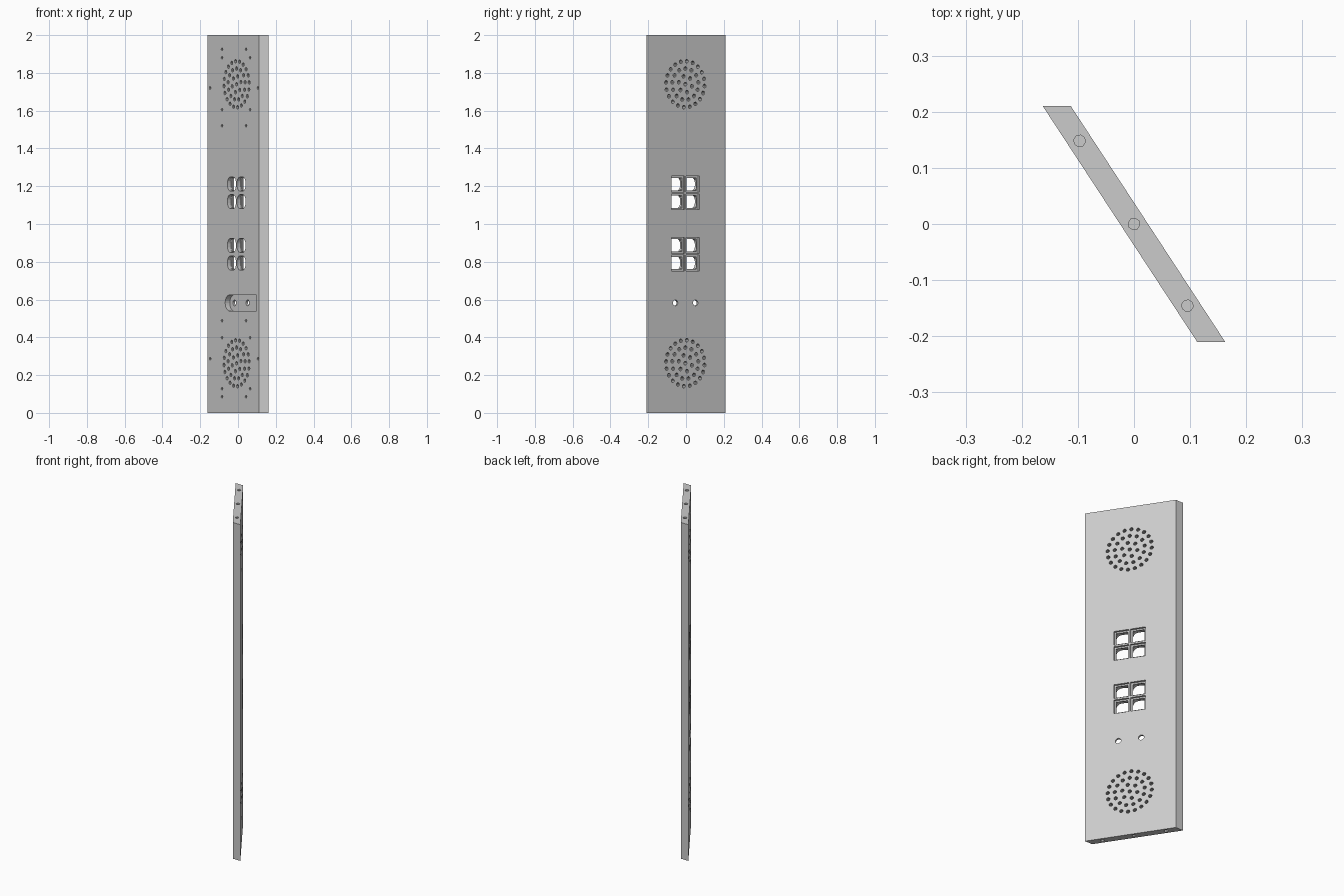
import bpy, bmesh, math
from mathutils import Matrix, Vector

if "Cube" in bpy.data.objects:
    bpy.data.objects.remove(bpy.data.objects["Cube"])

# Panel frame: u runs along the panel, v through its thickness, z up
TURN = Matrix.Rotation(math.atan2(-0.837, 0.548), 4, 'Z')
MID = 0.0175      # centre line of the cut-outs along u
OUT = 0.03        # beyond either face
HALF = 0.021      # half thickness

grey = bpy.data.materials.new("panel_grey")
grey.use_nodes = True
grey.diffuse_color = (0.6, 0.6, 0.6, 1)
grey.node_tree.nodes["Principled BSDF"].inputs["Base Color"].default_value = (0.6, 0.6, 0.6, 1)


def loft(bm, bottom, top):
    """Closed prism between two matching loops."""
    a = [bm.verts.new(p) for p in bottom]
    b = [bm.verts.new(p) for p in top]
    bm.faces.new(a)
    bm.faces.new(b[::-1])
    for i in range(len(a)):
        j = (i + 1) % len(a)
        bm.faces.new((a[j], a[i], b[i], b[j]))


def prism(bm, outline, v0, v1):
    """Prism through the panel from a (u, z) outline."""
    loft(bm, [TURN @ Vector((u, v0, z)) for u, z in outline],
         [TURN @ Vector((u, v1, z)) for u, z in outline])


def disc(u, z, r, n=12):
    return [(u + r * math.cos(math.tau * i / n), z + r * math.sin(math.tau * i / n))
            for i in range(n)]


def rounded(u, z, w, h, r, steps=5):
    pts = []
    for k, (sx, sz) in enumerate([(1, 1), (-1, 1), (-1, -1), (1, -1)]):
        for i in range(steps + 1):
            a = math.pi / 2 * (k + i / steps)
            pts.append((u + sx * (w / 2 - r) + r * math.cos(a),
                        z + sz * (h / 2 - r) + r * math.sin(a)))
    return pts


def square(u, z, s):
    h = s / 2
    return [(u - h, z - h), (u + h, z - h), (u + h, z + h), (u - h, z + h)]


def finish(bm, name):
    bmesh.ops.recalc_face_normals(bm, faces=bm.faces[:])
    mesh = bpy.data.meshes.new(name)
    bm.to_mesh(mesh)
    bm.free()
    mesh.materials.append(grey)
    ob = bpy.data.objects.new(name, mesh)
    bpy.context.collection.objects.link(ob)
    return ob


# Panel with slanted long edges
bm = bmesh.new()
plan = [(-0.1625, 0.21), (-0.1125, 0.21), (0.1625, -0.21), (0.1125, -0.21)]
loft(bm, [(x, y, 0) for x, y in plan], [(x, y, 2) for x, y in plan])
panel = finish(bm, "panel")

small, front, through = bmesh.new(), bmesh.new(), bmesh.new()

# Speaker grilles: rings of round holes
for zc in (1.74, 0.263):
    for r, n in ((0, 1), (0.043, 6), (0.083, 13), (0.122, 20)):
        for i in range(n):
            a = math.tau * (i + 0.25) / n
            prism(small, disc(MID + r * math.cos(a), zc + r * math.sin(a), 0.010, 10), -OUT, OUT)

# Blind screw holes on the front face
wide, narrow, edge = (-0.123, 0.148), (-0.123, 0.109), (-0.238, 0.225)
rows = [(1.925, narrow), (1.88, wide), (1.72, edge), (1.605, wide), (1.52, narrow),
        (0.488, narrow), (0.398, wide), (0.286, edge), (0.127, wide), (0.085, narrow)]
for z, pair in rows:
    for u in pair:
        prism(small, disc(u, z, 0.008, 8), -OUT, -HALF + 0.015)

# Dowel holes in the top and bottom ends
for u in (-0.177, 0, 0.174):
    for z0, z1 in ((-0.02, 0.05), (1.95, 2.02)):
        ring = disc(u, 0, 0.0105, 8)
        loft(small, [TURN @ Vector((p, q, z0)) for p, q in ring],
             [TURN @ Vector((p, q, z1)) for p, q in ring])

# Button windows: square recess behind, rounded counterbore in front
for zc in (1.165, 0.84):
    for du in (-0.0465, 0.0465):
        for dz in (-0.0465, 0.0465):
            u, z = MID + du, zc + dz
            prism(small, square(u, z, 0.083), 0.009, OUT)
            prism(through, square(u, z, 0.066), -0.003, OUT)
            prism(front, rounded(u, z, 0.081, 0.075, 0.03), -OUT, 0.001)

# Connector pocket, round at one end, with two through holes
R = 0.0425
pocket = [(-0.092 + R - R * math.sin(math.pi * i / 14), 0.582 + R * math.cos(math.pi * i / 14))
          for i in range(15)]
pocket += [(0.213, 0.582 - R), (0.213, 0.582 + R)]
prism(front, pocket, -OUT, -HALF + 0.029)
for u in (-0.046, 0.081):
    prism(through, disc(u, 0.582, 0.0155, 16), -0.01, OUT)

# Cut everything out of the panel
for bm, name in ((small, "hole_cutter"), (front, "front_pocket_cutter"), (through, "opening_cutter")):
    cutter = finish(bm, name)
    cutter.hide_render = True
    cutter.hide_set(True)
    cut = panel.modifiers.new(name, 'BOOLEAN')
    cut.operation = 'DIFFERENCE'
    cut.solver = 'EXACT'
    cut.object = cutter
